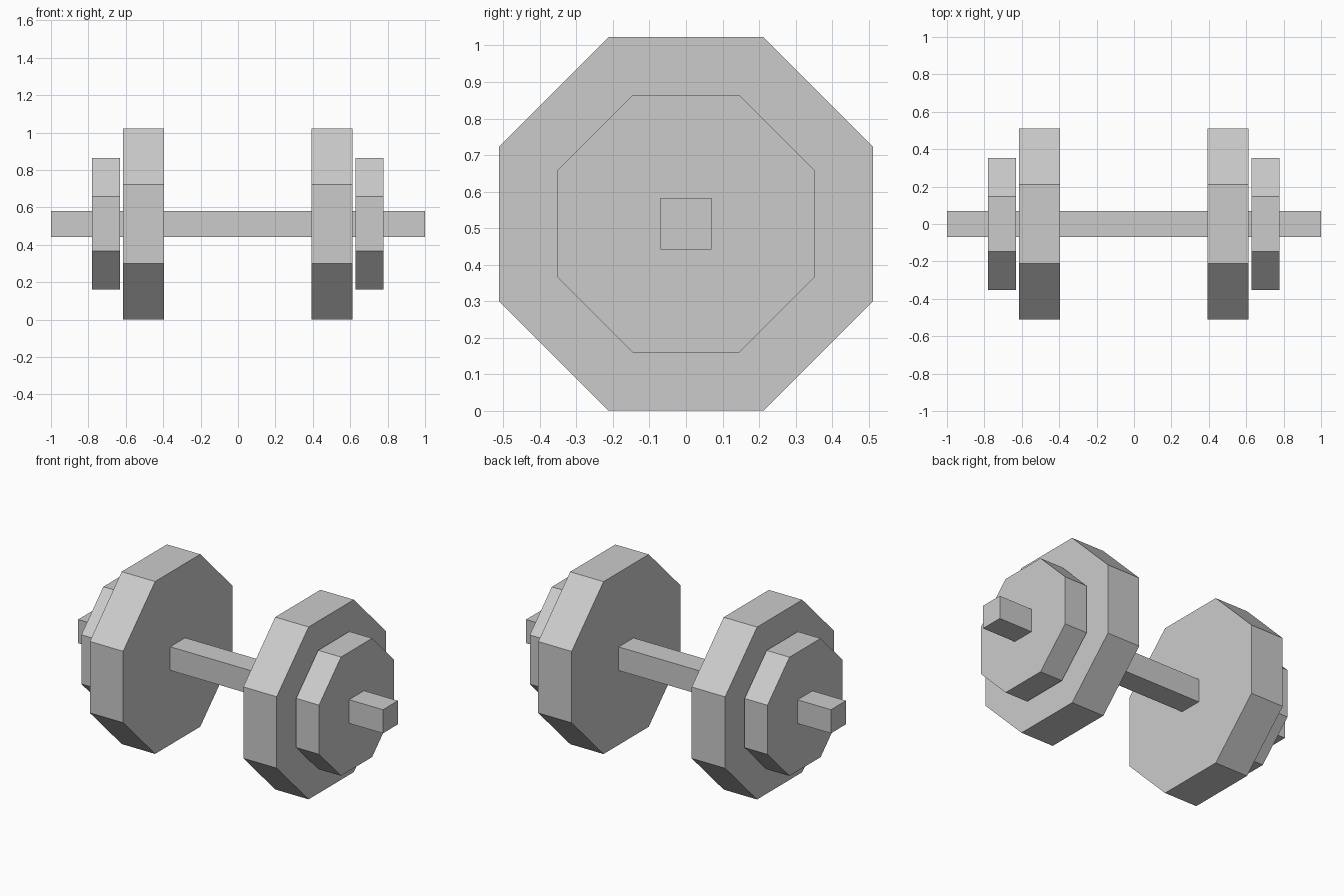
import bpy, bmesh
from math import pi, cos
from mathutils import Matrix

if "Cube" in bpy.data.objects:
    bpy.data.objects.remove(bpy.data.objects["Cube"])

AXIS_Z = 0.512


def prism(name, sides, apothem, x, length):
    """Flat-faced regular prism lying along x, with a flat side on top."""
    bm = bmesh.new()
    r = apothem / cos(pi / sides)
    turn = Matrix.Rotation(pi / 2, 4, 'Y') @ Matrix.Rotation(pi / sides, 4, 'Z')
    bmesh.ops.create_cone(bm, cap_ends=True, segments=sides, radius1=r,
                          radius2=r, depth=length, matrix=turn)
    bmesh.ops.recalc_face_normals(bm, faces=bm.faces)
    mesh = bpy.data.meshes.new(name)
    bm.to_mesh(mesh)
    bm.free()
    obj = bpy.data.objects.new(name, mesh)
    obj.location = (x, 0, AXIS_Z)
    bpy.context.collection.objects.link(obj)
    return obj


# Square handle bar
prism("handle_bar", 4, 0.07, 0, 2.0)

# Octagonal weight plates on each end
for side, big_x, small_x in (("left", -0.505, -0.706), ("right", 0.502, 0.703)):
    prism(f"{side}_large_plate", 8, 0.511, big_x, 0.219)
    prism(f"{side}_small_plate", 8, 0.352, small_x, 0.15)
